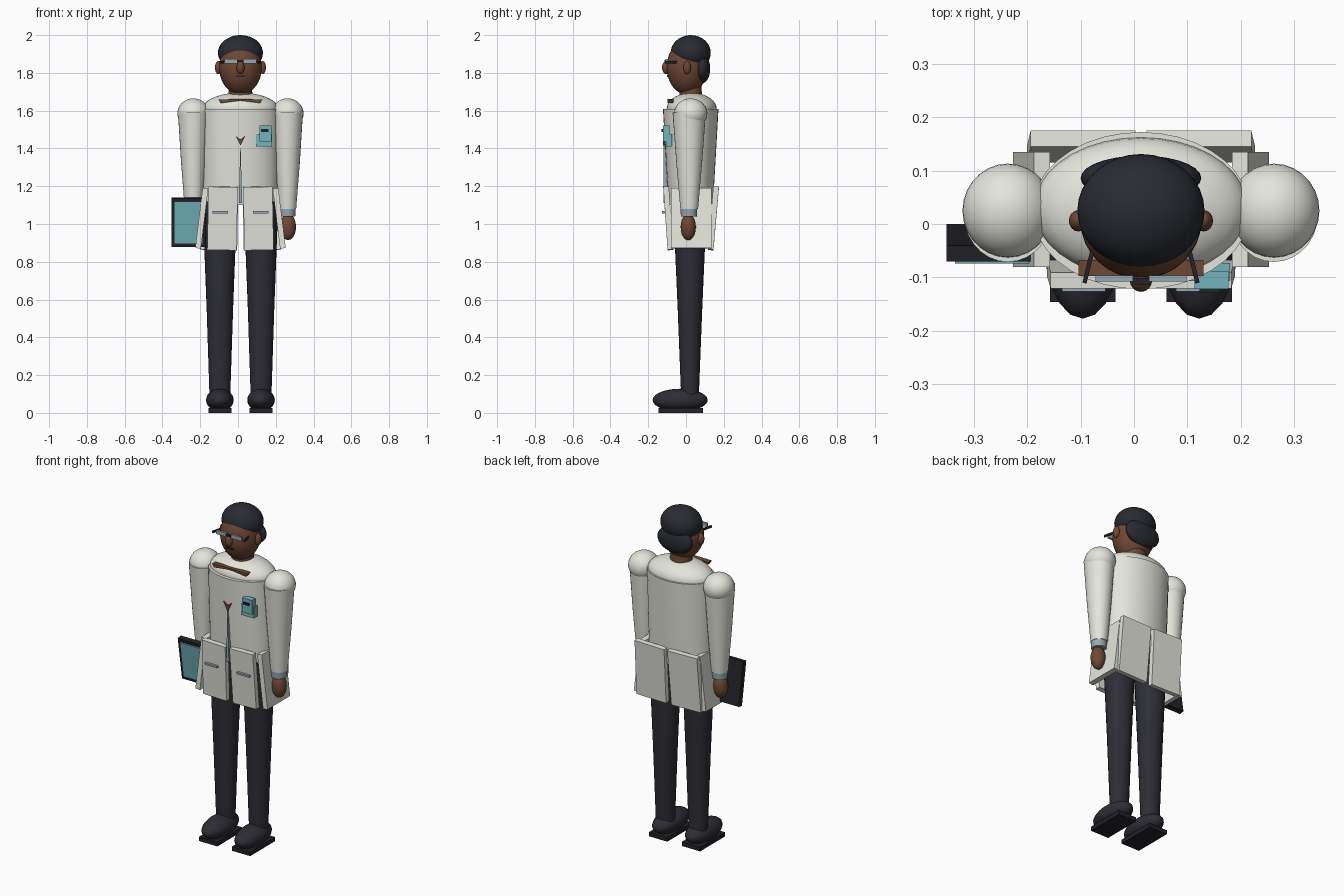
import bpy, bmesh, math
from mathutils import Matrix, Vector

cube = bpy.data.objects.get("Cube")
if cube:
    bpy.data.objects.remove(cube, do_unlink=True)

CX = 0.013   # body centre line (the tablet offsets the bounds)
CY = 0.025   # body depth centre


def material(name, r, g, b):
    m = bpy.data.materials.new(name)
    m.use_nodes = True
    m.diffuse_color = (r, g, b, 1)
    m.node_tree.nodes["Principled BSDF"].inputs["Base Color"].default_value = (r, g, b, 1)
    return m


COAT = material("coat white", 0.77, 0.78, 0.71)
SKIN = material("brown skin", 0.155, 0.065, 0.034)
HAIR = material("hair black", 0.022, 0.024, 0.032)
CLOTH = material("trouser charcoal", 0.026, 0.026, 0.036)
SHIRT = material("shirt blue grey", 0.30, 0.40, 0.47)
TEAL = material("teal", 0.17, 0.46, 0.50)
BLACK = material("frame black", 0.016, 0.016, 0.022)


def finish(name, bm, mat, smooth):
    bmesh.ops.recalc_face_normals(bm, faces=bm.faces)
    mesh = bpy.data.meshes.new(name)
    bm.to_mesh(mesh)
    bm.free()
    mesh.materials.append(mat)
    ob = bpy.data.objects.new(name, mesh)
    bpy.context.collection.objects.link(ob)
    if smooth:
        bpy.ops.object.select_all(action='DESELECT')
        ob.select_set(True)
        bpy.context.view_layer.objects.active = ob
        bpy.ops.object.shade_smooth_by_angle(angle=math.radians(40))
    return ob


def ball(name, centre, radii, mat, seg=28, rings=18):
    bm = bmesh.new()
    bmesh.ops.create_uvsphere(bm, u_segments=seg, v_segments=rings, radius=1)
    bm.transform(Matrix.Translation(centre) @ Matrix.Diagonal((*radii, 1)))
    return finish(name, bm, mat, True)


def box(name, centre, size, mat, rx=0, ry=0, rz=0):
    bm = bmesh.new()
    bmesh.ops.create_cube(bm, size=1)
    turn = Matrix.Rotation(math.radians(rz), 4, 'Z') @ Matrix.Rotation(
        math.radians(ry), 4, 'Y') @ Matrix.Rotation(math.radians(rx), 4, 'X')
    bm.transform(Matrix.Translation(centre) @ turn @ Matrix.Diagonal((*size, 1)))
    return finish(name, bm, mat, False)


def tube(name, x, y, rings, mat, seg=28):
    """Capped loft of elliptical rings, each given as (z, x radius, y radius)."""
    bm = bmesh.new()
    loops = []
    for z, a, b in rings:
        loops.append([bm.verts.new((x + a * math.cos(t), y + b * math.sin(t), z))
                      for t in (math.tau * i / seg for i in range(seg))])
    for lo, hi in zip(loops, loops[1:]):
        for i in range(seg):
            j = (i + 1) % seg
            bm.faces.new((lo[i], lo[j], hi[j], hi[i]))
    bm.faces.new(loops[0])
    bm.faces.new(loops[-1])
    return finish(name, bm, mat, True)


def plate(name, outline, y, depth, mat):
    """Flat x-z outline facing the front, given relative to the centre line."""
    bm = bmesh.new()
    face = bm.faces.new([bm.verts.new((CX + x, y, z)) for x, z in outline])
    out = bmesh.ops.extrude_face_region(bm, geom=[face])
    verts = [v for v in out["geom"] if isinstance(v, bmesh.types.BMVert)]
    bmesh.ops.translate(bm, vec=(0, depth, 0), verts=verts)
    return finish(name, bm, mat, False)


# Torso, shoulders and neck
tube("coat_body", CX, CY, [(1.10, 0.197, 0.118), (1.61, 0.204, 0.147)], COAT, 36)
ball("coat_shoulders", (CX, CY + 0.005, 1.61), (0.2, 0.132, 0.085), COAT, 36)
tube("neck", CX, CY, [(1.64, 0.066, 0.062), (1.74, 0.06, 0.056)], SKIN)

# Open collar and shirt front
plate("collar_opening", [(-0.117, 1.66), (-0.105, 1.64), (0, 1.653), (0.105, 1.64),
                         (0.117, 1.66), (0, 1.661)], -0.097, 0.03, SKIN)
plate("chest_opening", [(-0.026, 1.467), (0, 1.448), (0.026, 1.467), (0, 1.415)],
      -0.121, 0.009, SKIN)
plate("shirt_strip", [(0, 1.44), (-0.009, 1.11), (0.009, 1.11)], -0.118, 0.02, SHIRT)

# Breast pocket and badge
box("breast_pocket", (CX + 0.125, -0.09, 1.443), (0.084, 0.034, 0.066), TEAL)
box("badge", (CX + 0.132, -0.105, 1.48), (0.064, 0.034, 0.085), TEAL)
box("badge_mark", (CX + 0.129, -0.125, 1.495), (0.038, 0.009, 0.014), BLACK)

# Coat skirt: front, back and side panels
for s, side in ((1, "left"), (-1, "right")):
    box(f"{side}_front_panel", (CX + s * 0.095, -0.094, 1.03), (0.155, 0.03, 0.335),
        COAT, rx=4, ry=-s * 1.2)
    box(f"{side}_pocket_slit", (CX + s * 0.107, -0.116, 1.062), (0.082, 0.02, 0.011), SHIRT)
    box(f"{side}_back_panel", (CX + s * 0.112, 0.145, 1.03), (0.196, 0.03, 0.335),
        COAT, rx=-5, ry=-s * 1.2)
    box(f"{side}_side_panel", (CX + s * 0.205, CY + 0.002, 1.03), (0.03, 0.215, 0.32),
        COAT, ry=-s * 7)

# Arms and legs
for s, side in ((1, "left"), (-1, "right")):
    ax, lx = CX + s * 0.249, CX + s * 0.109
    ball(f"{side}_shoulder", (ax, CY, 1.585), (0.085, 0.088, 0.08), COAT)
    tube(f"{side}_sleeve", ax, CY - 0.008,
         [(1.08, 0.046, 0.047), (1.32, 0.065, 0.068), (1.59, 0.082, 0.088)], COAT)
    tube(f"{side}_cuff", ax, CY - 0.01, [(1.04, 0.041, 0.042), (1.085, 0.044, 0.045)], SHIRT)
    ball(f"{side}_hand", (ax + s * 0.003, 0.012, 0.985), (0.042, 0.04, 0.07), SKIN)
    tube(f"{side}_leg", lx, 0.021,
         [(0.09, 0.055, 0.047), (0.55, 0.07, 0.065), (1.12, 0.092, 0.09)], CLOTH)
    ball(f"{side}_shoe", (lx, -0.031, 0.068), (0.073, 0.146, 0.06), CLOTH, 20, 14)
    box(f"{side}_sole", (lx, -0.028, 0.0125), (0.122, 0.236, 0.025), BLACK)

# Head
ball("head", (CX, 0.005, 1.83), (0.113, 0.107, 0.145), SKIN, 32, 22)
ball("hair_cap", (CX, CY, 1.906), (0.119, 0.106, 0.094), HAIR, 32, 20)
ball("hair_back", (CX, 0.086, 1.823), (0.113, 0.042, 0.077), HAIR)
ball("nose", (CX, -0.105, 1.828), (0.021, 0.022, 0.034), SKIN, 16, 12)
box("mouth", (CX, -0.094, 1.783), (0.046, 0.012, 0.008), BLACK)

# Ears and glasses
for s, side in ((1, "left"), (-1, "right")):
    ball(f"{side}_ear", (CX + s * 0.117, 0.006, 1.828), (0.018, 0.02, 0.035), SKIN, 16, 12)
    box(f"{side}_lens", (CX + s * 0.05, -0.102, 1.862), (0.07, 0.012, 0.022), SHIRT)
    box(f"{side}_temple", (CX + s * 0.094, -0.063, 1.857), (0.008, 0.098, 0.012),
        BLACK, rz=s * 14)
box("glasses_bridge", (CX, -0.107, 1.864), (0.034, 0.012, 0.01), BLACK)

# Tablet held at the right side, top leaning forward
centre, tilt = Vector((-0.261, -0.035, 1.01)), 9
forward = Matrix.Rotation(math.radians(tilt), 3, 'X') @ Vector((0, -0.018, 0))
box("tablet_case", centre, (0.18, 0.03, 0.26), BLACK, rx=tilt)
box("tablet_screen", centre + forward, (0.148, 0.008, 0.22), TEAL, rx=tilt)
